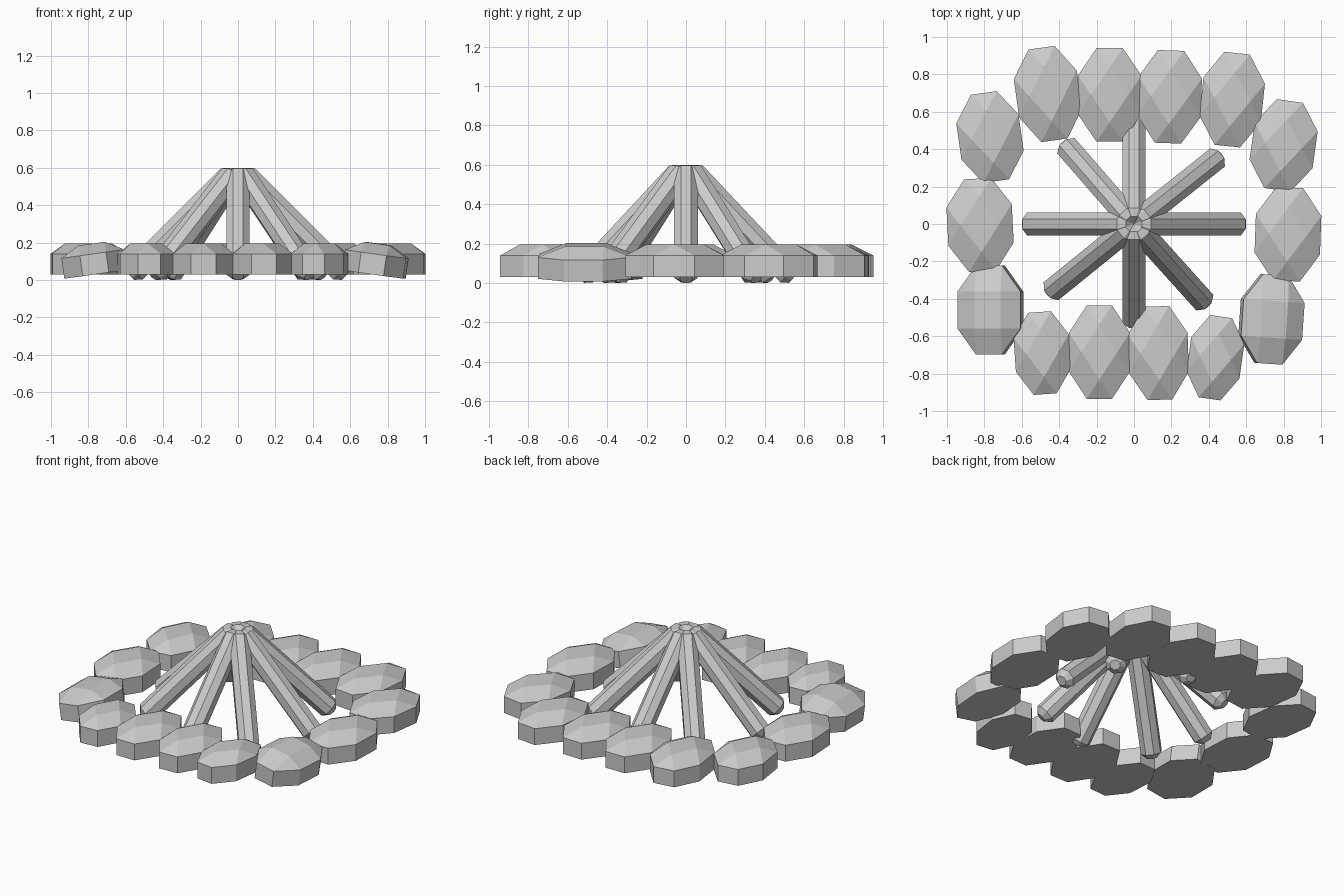
import bpy, bmesh
from math import radians, cos, sin, pi, tau
from mathutils import Vector, Matrix

if "Cube" in bpy.data.objects:
    bpy.data.objects.remove(bpy.data.objects["Cube"])


def make_object(name, bm):
    bmesh.ops.recalc_face_normals(bm, faces=bm.faces)
    mesh = bpy.data.meshes.new(name)
    bm.to_mesh(mesh)
    bm.free()
    obj = bpy.data.objects.new(name, mesh)
    bpy.context.collection.objects.link(obj)
    return obj


def stone(name, x, y, half_w, half_l, turn, top_turn=45, tilt=0):
    """Octagonal block with a four-cornered, sloped cap."""
    bm = bmesh.new()
    pts = []
    for z in (-0.07, 0.04):
        pts += [(1.082 * cos(pi / 8 + tau * k / 8), 1.082 * sin(pi / 8 + tau * k / 8), z)
                for k in range(8)]
    for k in range(4):
        a = radians(45 + top_turn) + tau * k / 4
        pts.append((0.586 * cos(a), 0.586 * sin(a), 0.095))
    for p in pts:
        bm.verts.new((p[0] * half_w, p[1] * half_l, p[2]))
    bmesh.ops.convex_hull(bm, input=bm.verts[:])
    bmesh.ops.dissolve_limit(bm, angle_limit=radians(1), verts=bm.verts[:], edges=bm.edges[:])
    mat = (Matrix.Translation((x, y, 0.1)) @ Matrix.Rotation(radians(turn), 4, 'Z')
           @ Matrix.Rotation(radians(tilt), 4, 'Y'))
    bmesh.ops.transform(bm, matrix=mat, verts=bm.verts[:])
    return make_object(name, bm)


def log(name, angle, reach):
    """Eight-sided log with chamfered ends, leaning in to the apex."""
    r, c = 0.067, 0.034
    a, b = Vector((0.0225, 0, 0.5775)), Vector((0.5775, 0, 0.0225))
    axis = (b - a).normalized()
    side, up = Vector((0, 1, 0)), Vector((1, 0, 1)).normalized()
    length = (b - a).length
    bm = bmesh.new()
    rings = []
    for s, rad in ((0, r - c), (c, r), (length - c, r), (length, r - c)):
        ring = []
        for k in range(8):
            t = pi / 8 + tau * k / 8
            p = a + axis * s + (side * cos(t) + up * sin(t)) * rad
            p.x *= reach
            ring.append(bm.verts.new(p))
        rings.append(ring)
    for r0, r1 in zip(rings, rings[1:]):
        for k in range(8):
            j = (k + 1) % 8
            bm.faces.new((r0[k], r0[j], r1[j], r1[k]))
    bm.faces.new(rings[0])
    bm.faces.new(rings[-1])
    bmesh.ops.rotate(bm, verts=bm.verts[:], cent=(0, 0, 0),
                     matrix=Matrix.Rotation(radians(angle), 3, 'Z'))
    return make_object(name, bm)


# Ring of stones: x, y, half width, half length, turn, cap turn, tilt
stones = [
    (-0.46, 0.695, 0.17, 0.25, 8), (-0.13, 0.69, 0.17, 0.25, 0),
    (0.19, 0.68, 0.17, 0.248, -2), (0.525, 0.665, 0.165, 0.25, -6),
    (0.80, 0.42, 0.17, 0.24, -8), (0.823, -0.055, 0.175, 0.25, -2),
    (0.737, -0.51, 0.165, 0.238, -4, 0, 8), (0.435, -0.715, 0.143, 0.222, -8),
    (0.13, -0.69, 0.16, 0.25, 2), (-0.185, -0.685, 0.163, 0.25, 0),
    (-0.49, -0.69, 0.148, 0.22, 4), (-0.77, -0.46, 0.17, 0.238, 0, 0, -8),
    (-0.823, -0.005, 0.175, 0.248, 3), (-0.77, 0.465, 0.168, 0.238, 8),
]
for i, s in enumerate(stones):
    stone(f"ring_stone_{i + 1}", *s)

# Cone of leaning logs
logs = [(0, 1), (38.5, 1), (90, 0.94), (131, 0.97), (180, 1), (219, 1), (270, 0.93), (312, 0.99)]
for i, (ang, reach) in enumerate(logs):
    log(f"leaning_log_{i + 1}", ang, reach)
